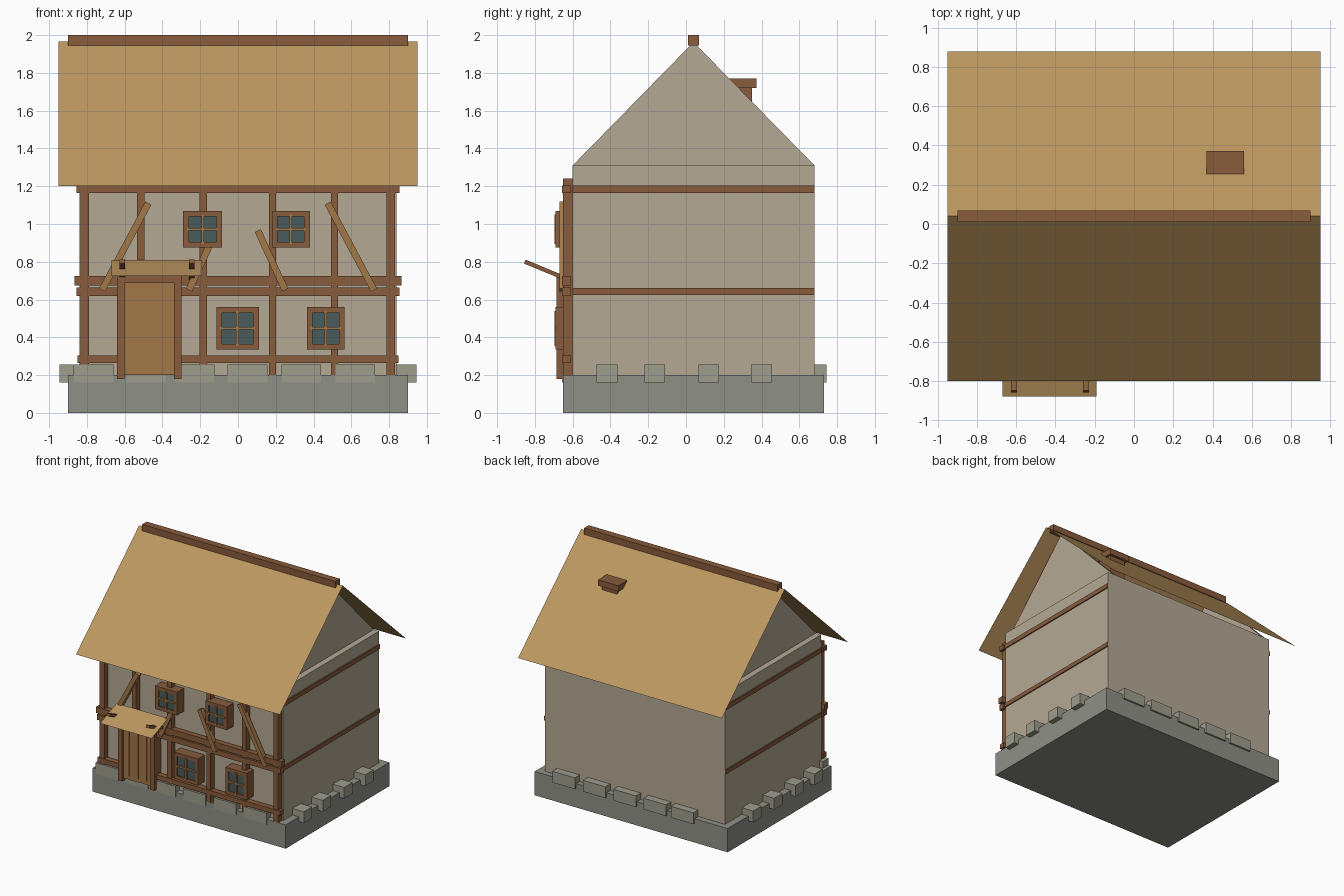
import bpy, bmesh
from math import atan2, hypot
from mathutils import Matrix, Vector

if "Cube" in bpy.data.objects:
    bpy.data.objects.remove(bpy.data.objects["Cube"])


def mat(name, hexa):
    m = bpy.data.materials.new(name)
    rgb = [(int(hexa[i:i + 2], 16) / 255) ** 2.2 for i in (0, 2, 4)]
    m.diffuse_color = (*rgb, 1)
    m.use_nodes = True
    m.node_tree.nodes["Principled BSDF"].inputs["Base Color"].default_value = m.diffuse_color
    return m


THATCH = mat("thatch", "BC9660")
WOOD = mat("dark_wood", "865C3E")
LIGHT = mat("light_wood", "A0764A")
PLASTER = mat("plaster", "B3A793")
STONE = mat("stone", "8D8F84")
PALE = mat("pale_stone", "9C9C8C")
GLASS = mat("glass", "4A5C5C")


def finish(name, bm, material):
    me = bpy.data.meshes.new(name)
    bmesh.ops.recalc_face_normals(bm, faces=bm.faces)
    bm.to_mesh(me)
    bm.free()
    ob = bpy.data.objects.new(name, me)
    me.materials.append(material)
    bpy.context.collection.objects.link(ob)
    return ob


def add_box(bm, x, y, z, rot=None):
    """Add a box from (min, max) ranges, optionally turned about its centre."""
    c = Vector(((x[0] + x[1]) / 2, (y[0] + y[1]) / 2, (z[0] + z[1]) / 2))
    size = Matrix.Diagonal((x[1] - x[0], y[1] - y[0], z[1] - z[0], 1))
    m = Matrix.Translation(c) @ (rot or Matrix()) @ size
    bmesh.ops.create_cube(bm, size=1, matrix=m)


def boxes(name, material, *items):
    bm = bmesh.new()
    for it in items:
        add_box(bm, *it)
    return finish(name, bm, material)


def sheet(name, material, x, a, b):
    """Single-sided sloping sheet between (y, z) points a (low) and b (high)."""
    bm = bmesh.new()
    pts = [(x[0], *a), (x[1], *a), (x[1], *b), (x[0], *b)]
    f = bm.faces.new([bm.verts.new(p) for p in pts])
    ob = finish(name, bm, material)
    if ob.data.polygons[0].normal.z < 0:
        ob.data.flip_normals()
    return ob


# Stone base and plaster body
boxes("foundation", STONE, ((-.9, .9), (-.65, .73), (0, .2)))
boxes("walls", PLASTER, ((-.84, .84), (-.6, .68), (.2, 1.31)))

# Foundation stones around the four sides
zs = (.16, .255)
row = [-.765, -.485, -.23, .05, .335, .62]
boxes("front_stones", PALE, *[((c - .105, c + .105), (-.656, -.58), zs) for c in row])
boxes("back_stones", PALE, *[((c - .105, c + .105), (.66, .745), zs) for c in row[1:]])
boxes("side_stones", PALE, *[((min(s * .84, s * .945), max(s * .84, s * .945)),
                              (c - .055, c + .055), zs)
                             for s in (-1, 1) for c in (-.418, -.165, .12, .4)])

# Gable triangles, set back slightly from the wall face
for side, s in (("right", 1), ("left", -1)):
    bm = bmesh.new()
    f = bm.faces.new([bm.verts.new((s * .79, y, z))
                      for y, z in ((-.6, 1.31), (.68, 1.31), (.04, 1.963))])
    g = bmesh.ops.extrude_face_region(bm, geom=[f])["geom"]
    bmesh.ops.translate(bm, vec=(-s * .03, 0, 0),
                        verts=[v for v in g if isinstance(v, bmesh.types.BMVert)])
    finish(side + "_gable", bm, PLASTER)

# Thin roof slopes, ridge beam and chimney
sheet("front_roof", THATCH, (-.95, .95), (-.8, 1.2), (.04, 1.966))
sheet("back_roof", THATCH, (-.95, .95), (.88, 1.2), (.04, 1.966))
boxes("ridge_beam", WOOD, ((-.9, .9), (.01, .07), (1.945, 2)))
boxes("chimney", WOOD, ((.395, .54), (.21, .35), (1.5, 1.72)),
      ((.37, .56), (.19, .372), (1.72, 1.77)))

# Timber posts and rails on the front
posts = [(-.835, -.79), (-.535, -.495), (-.205, -.165),
         (.163, .2), (.493, .53), (.785, .83)]
boxes("front_posts", WOOD, *[(p, (-.65, -.595), (.19, 1.24)) for p in posts])
rails = [(.855, 1.165, 1.205), (.865, .675, .725), (.855, .62, .665), (.85, .265, .305)]
boxes("front_rails", WOOD, *[((-w, w), (-.656, -.61), (a, b)) for w, a, b in rails])

# Rails along both sides
boxes("side_rails", WOOD, *[((min(s * .83, s * .85), max(s * .83, s * .85)),
                             (-.6, .68), z)
                            for s in (-1, 1) for z in ((.625, .66), (1.165, 1.203))])

# Diagonal braces
bm = bmesh.new()
for x0, z0, x1, z1 in ((-.72, .65, -.475, 1.11), (.72, .65, .475, 1.11),
                       (.25, .65, .105, .965), (-.26, .65, -.115, .965)):
    cx, cz, h = (x0 + x1) / 2, (z0 + z1) / 2, hypot(x1 - x0, z1 - z0) / 2
    add_box(bm, (cx - .018, cx + .018), (-.67, -.63), (cz - h, cz + h),
            Matrix.Rotation(atan2(x1 - x0, z1 - z0), 4, 'Y'))
finish("braces", bm, LIGHT)


# Windows: four frame bars, glass, crossing glazing bars
def window(name, x0, x1, z0, z1, t=.03):
    y = (-.69, -.6)
    boxes(name + "_frame", WOOD,
          ((x0, x0 + t), y, (z0, z1)), ((x1 - t, x1), y, (z0, z1)),
          ((x0 + t, x1 - t), y, (z0, z0 + t)), ((x0 + t, x1 - t), y, (z1 - t, z1)))
    boxes(name + "_glass", GLASS, ((x0 + t, x1 - t), (-.682, -.6), (z0 + t, z1 - t)))
    cx, cz = (x0 + x1) / 2, (z0 + z1) / 2
    boxes(name + "_bars", LIGHT,
          ((cx - .007, cx + .007), (-.696, -.67), (z0 + .02, z1 - .02)),
          ((x0 + .02, x1 - .02), (-.695, -.67), (cz - .007, cz + .007)))


window("upper_left_window", -.29, -.085, .875, 1.07)
window("upper_right_window", .18, .38, .875, 1.07)
window("lower_left_window", -.115, .11, .335, .56)
window("lower_right_window", .365, .565, .335, .56)

# Door with frame and plank strips
boxes("door_frame", WOOD, ((-.64, -.6), (-.685, -.6), (.18, .725)),
      ((-.34, -.3), (-.685, -.6), (.18, .725)),
      ((-.6, -.34), (-.685, -.6), (.688, .725)))
boxes("door", LIGHT, ((-.6, -.34), (-.665, -.6), (.2, .69)))
boxes("door_strips", LIGHT, *[((c - .006, c + .006), (-.672, -.66), (.23, .66))
                              for c in (-.55, -.47, -.39)])

# Door canopy on two rising brackets
sheet("canopy", THATCH, (-.67, -.19), (-.88, .725), (-.66, .81))
tilt = Matrix.Rotation(-atan2(.085, .205), 4, 'X')
boxes("canopy_brackets", WOOD, *[((c - .015, c + .015), (-.862, -.643), (.748, .77), tilt)
                                 for c in (-.612, -.245)])
